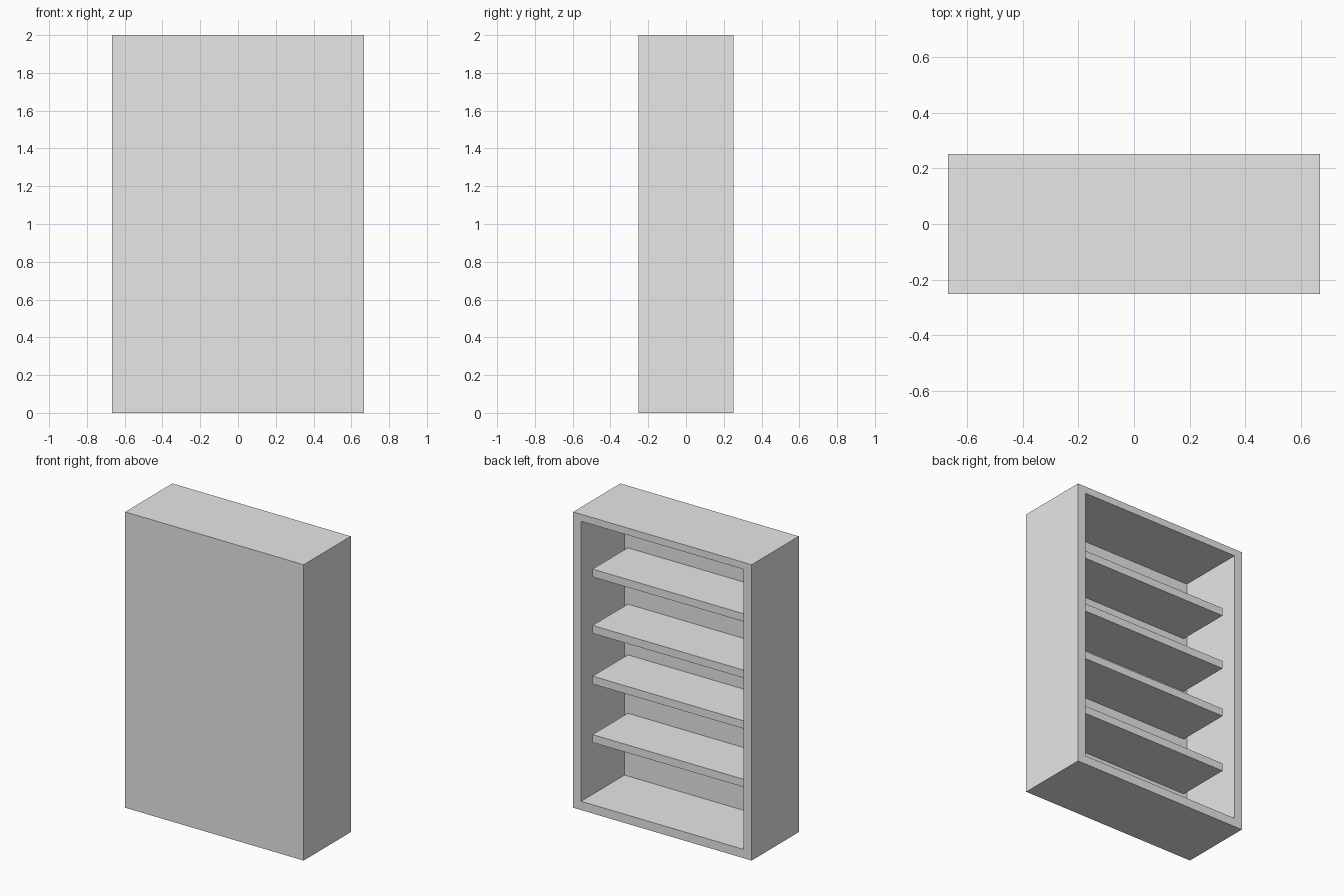
import bpy
import bmesh
from mathutils import Matrix, Vector

cube = bpy.data.objects.get("Cube")
if cube:
    bpy.data.objects.remove(cube, do_unlink=True)

WIDTH, DEPTH, HEIGHT = 1.335, 0.504, 2.0
WALL, PANEL = 0.084, 0.04          # frame width, closed front panel
SHELF_TOPS = (1.603, 1.222, 0.879, 0.484)
SHELF_THICK = 0.053

grey = bpy.data.materials.new("plain_grey")
grey.use_nodes = True
grey.diffuse_color = (0.8, 0.8, 0.8, 1)
grey.node_tree.nodes["Principled BSDF"].inputs["Base Color"].default_value = (0.8, 0.8, 0.8, 1)


def box(bm, size, centre):
    matrix = Matrix.Translation(centre) @ Matrix.Diagonal((*size, 1))
    bmesh.ops.create_cube(bm, size=1, matrix=matrix)
    bm.normal_update()


def finish(bm, name):
    bmesh.ops.recalc_face_normals(bm, faces=bm.faces)
    mesh = bpy.data.meshes.new(name)
    bm.to_mesh(mesh)
    bm.free()
    mesh.materials.append(grey)
    obj = bpy.data.objects.new(name, mesh)
    bpy.context.collection.objects.link(obj)
    return obj


# Cabinet: a solid box hollowed out from the +y side
bm = bmesh.new()
box(bm, (WIDTH, DEPTH, HEIGHT), (0, 0, HEIGHT / 2))
opening = max(bm.faces, key=lambda f: f.normal.y)
bmesh.ops.inset_region(bm, faces=[opening], thickness=WALL)
for v in opening.verts:            # the top board is a little thinner
    if v.co.z > 1:
        v.co.z += 0.012
pushed = bmesh.ops.extrude_discrete_faces(bm, faces=[opening])["faces"][0]
bmesh.ops.translate(bm, verts=pushed.verts, vec=Vector((0, PANEL - DEPTH, 0)))
finish(bm, "cabinet")

# Shelves, set back from the open side
inner_y, outer_y = PANEL - DEPTH / 2, 0.165
for i, top in enumerate(SHELF_TOPS):
    bm = bmesh.new()
    box(bm, (WIDTH - 2 * WALL, outer_y - inner_y, SHELF_THICK),
        (0, (inner_y + outer_y) / 2, top - SHELF_THICK / 2))
    finish(bm, f"shelf_{i + 1}")
